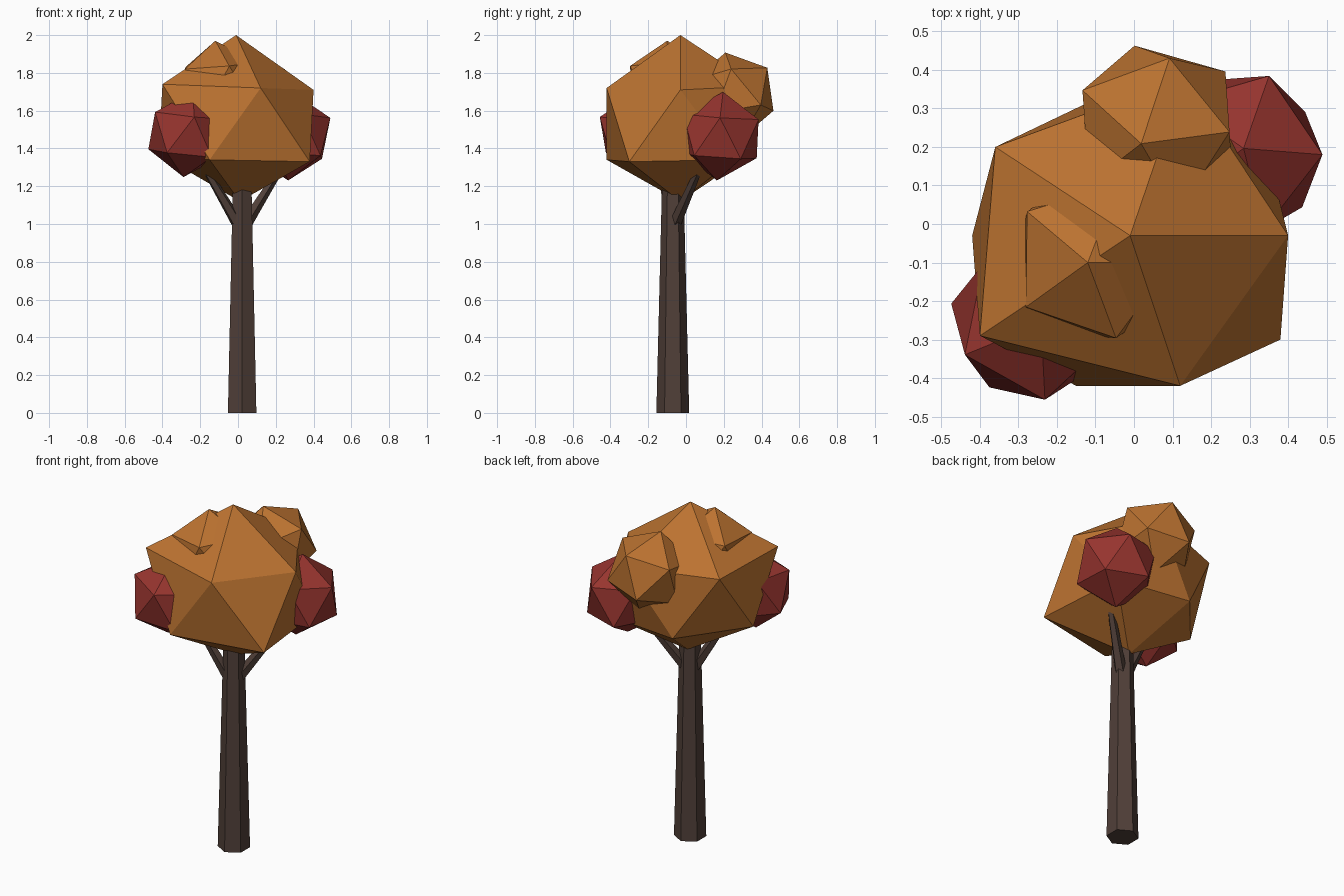
import bpy
import bmesh
from mathutils import Matrix, Vector

default_cube = bpy.data.objects.get("Cube")
if default_cube:
    bpy.data.objects.remove(default_cube, do_unlink=True)


def make_material(name, color):
    material = bpy.data.materials.new(name)
    material.use_nodes = True
    material.diffuse_color = (*color, 1)
    shader = material.node_tree.nodes["Principled BSDF"]
    shader.inputs["Base Color"].default_value = (*color, 1)
    shader.inputs["Roughness"].default_value = 0.9
    return material


orange = make_material("autumn orange", (0.5, 0.17, 0.03))
red = make_material("autumn red", (0.31, 0.035, 0.028))
bark = make_material("dark bark", (0.08, 0.05, 0.04))


def finish(name, bm, material):
    """Turn a bmesh into a flat shaded object."""
    bmesh.ops.recalc_face_normals(bm, faces=bm.faces)
    mesh = bpy.data.meshes.new(name)
    bm.to_mesh(mesh)
    bm.free()
    mesh.materials.append(material)
    obj = bpy.data.objects.new(name, mesh)
    bpy.context.collection.objects.link(obj)
    return obj


def leaf_clump(name, center, tip, side, radius, material):
    """Icosahedron with one corner aimed at tip and a neighbour aimed at side."""
    center = Vector(center)
    z = (Vector(tip) - center).normalized()
    toward = Vector(side) - center
    x = (toward - z * toward.dot(z)).normalized()
    turn = Matrix((x, z.cross(x), z)).transposed().to_4x4()
    bm = bmesh.new()
    bmesh.ops.create_icosphere(bm, subdivisions=1, radius=radius,
                               matrix=Matrix.Translation(center) @ turn)
    return finish(name, bm, material)


def limb(name, start, end, start_radius, end_radius, sides, spin=0):
    """Tapered prism running from start to end."""
    start, end = Vector(start), Vector(end)
    axis = end - start
    turn = axis.to_track_quat("Z", "Y").to_matrix().to_4x4()
    matrix = (Matrix.Translation((start + end) / 2) @ turn
              @ Matrix.Rotation(spin, 4, "Z"))
    bm = bmesh.new()
    bmesh.ops.create_cone(bm, cap_ends=True, segments=sides, radius1=start_radius,
                          radius2=end_radius, depth=axis.length, matrix=matrix)
    return finish(name, bm, bark)


# Main crown: an uneven icosahedron wrapped around its twelve corners
upper_ring = [(0.12, -0.42, 1.72), (-0.4, -0.29, 1.74), (-0.36, 0.2, 1.72),
              (0.13, 0.38, 1.73), (0.4, -0.03, 1.71)]
lower_ring = [(0.38, -0.3, 1.33), (-0.15, -0.42, 1.34), (-0.42, -0.03, 1.37),
              (-0.13, 0.31, 1.35), (0.33, 0.25, 1.34)]
crown = bmesh.new()
for corner in [(-0.01, -0.03, 2), *upper_ring, *lower_ring, (0.01, -0.03, 1.12)]:
    crown.verts.new(corner)
bmesh.ops.convex_hull(crown, input=crown.verts)
finish("main_crown", crown, orange)

# Smaller orange clumps
leaf_clump("back_clump", (0.06, 0.25, 1.68), (0.02, 0.21, 1.9),
           (0.1, 0.46, 1.83), 0.235, orange)
leaf_clump("top_clump", (-0.1, -0.09, 1.735), (-0.12, -0.1, 1.97),
           (-0.28, -0.215, 1.82), 0.236, orange)

# Red clumps at opposite sides of the crown
leaf_clump("front_right_clump", (-0.265, -0.25, 1.475), (-0.45, -0.345, 1.6),
           (-0.485, -0.21, 1.4), 0.228, red)
leaf_clump("back_left_clump", (0.275, 0.18, 1.465), (0.485, 0.18, 1.56),
           (0.47, 0.03, 1.36), 0.235, red)

# Six-sided trunk and two branches reaching into the crown
limb("trunk", (0.022, -0.07, 0), (0.022, -0.07, 1.25), 0.087, 0.056, 6)
limb("left_branch", (0.04, -0.06, 1), (0.21, 0.06, 1.27), 0.034, 0.02, 5)
limb("right_branch", (0.0, -0.08, 1), (-0.16, -0.13, 1.27), 0.034, 0.02, 5)
